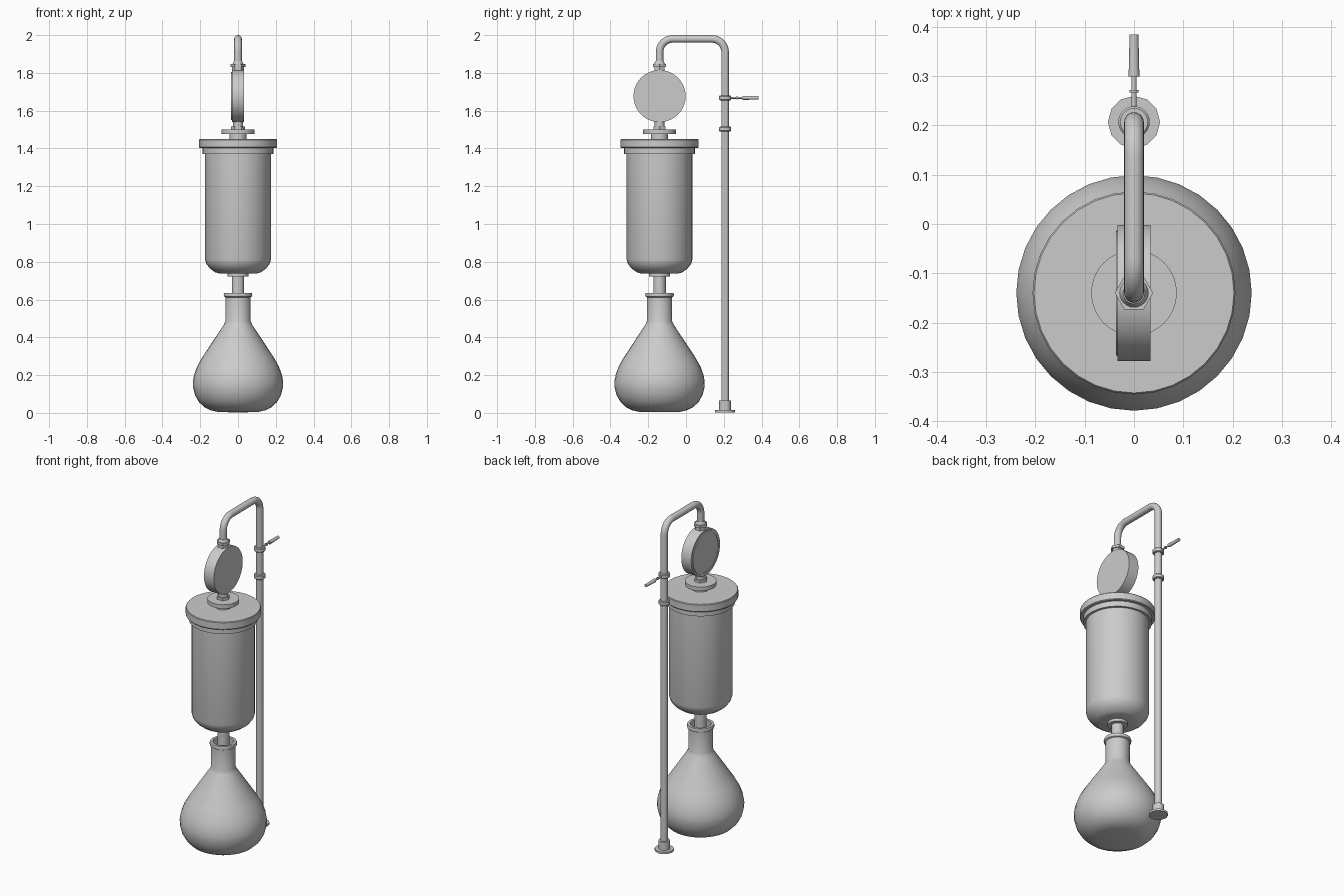
import bpy, bmesh, math
from mathutils import Matrix, Vector

if "Cube" in bpy.data.objects:
    bpy.data.objects.remove(bpy.data.objects["Cube"])

AXIS = Vector((0, -0.14, 0))    # vertical axis of flask, vessel and gauge
POLE = Vector((0, 0.207, 0))    # vertical axis of the stand pipe
TO_X = Matrix.Rotation(math.pi / 2, 4, 'Y')
TO_Y = Matrix.Rotation(-math.pi / 2, 4, 'X')

grey = bpy.data.materials.new("plain grey")
grey.diffuse_color = (0.6, 0.6, 0.6, 1)
grey.use_nodes = True
grey.node_tree.nodes["Principled BSDF"].inputs["Base Color"].default_value = grey.diffuse_color


def finish(name, bm, angle=35):
    bmesh.ops.recalc_face_normals(bm, faces=bm.faces)
    me = bpy.data.meshes.new(name)
    bm.to_mesh(me)
    bm.free()
    me.materials.append(grey)
    ob = bpy.data.objects.new(name, me)
    bpy.context.collection.objects.link(ob)
    bpy.ops.object.select_all(action='DESELECT')
    ob.select_set(True)
    bpy.context.view_layer.objects.active = ob
    bpy.ops.object.shade_smooth_by_angle(angle=math.radians(angle))
    return ob


def lathe(name, profile, origin, sides=32, turn=None, angle=35):
    """Spin (radius, height) points round the z axis, then turn and place."""
    bm = bmesh.new()
    rings = []
    for r, h in profile:
        if r == 0:
            rings.append([bm.verts.new((0, 0, h))] * sides)
        else:
            rings.append([bm.verts.new((r * math.cos(2 * math.pi * i / sides),
                                        r * math.sin(2 * math.pi * i / sides), h))
                          for i in range(sides)])
    for a, b in zip(rings, rings[1:]):
        for i in range(sides):
            j = (i + 1) % sides
            quad = list(dict.fromkeys((a[i], a[j], b[j], b[i])))
            bm.faces.new(quad)
    m = Matrix.Translation(origin) @ (turn or Matrix())
    bmesh.ops.transform(bm, matrix=m, verts=bm.verts)
    return finish(name, bm, angle)


def disc(name, r, z0, z1, origin, sides=32, turn=None):
    return lathe(name, [(0, z0), (r, z0), (r, z1), (0, z1)], origin, sides, turn)


# Flask with open neck and thin glass wall
lathe("flask", [(0, 0.008), (0.11, 0.006), (0.145, 0.014), (0.178, 0.03), (0.207, 0.058),
                (0.228, 0.095), (0.238, 0.135), (0.239, 0.165), (0.233, 0.20),
                (0.217, 0.245), (0.19, 0.293), (0.075, 0.467), (0.067, 0.485),
                (0.067, 0.612), (0.074, 0.616), (0.076, 0.626), (0.073, 0.636),
                (0.058, 0.636), (0.058, 0.485), (0.18, 0.29), (0.228, 0.165),
                (0.20, 0.065), (0.11, 0.018), (0, 0.018)], AXIS)

# Outlet under the vessel
disc("outlet_tube", 0.033, 0.56, 0.725, AXIS, 24)
disc("outlet_collar", 0.055, 0.722, 0.74, AXIS, 24)

# Main vessel, flange and lid
lathe("vessel", [(0, 0.738), (0.10, 0.738), (0.122, 0.745), (0.15, 0.766), (0.168, 0.79),
                 (0.174, 0.812), (0.174, 1.39), (0, 1.39)], AXIS)
disc("vessel_flange", 0.188, 1.37, 1.403, AXIS)
lathe("lid", [(0, 1.403), (0.203, 1.403), (0.206, 1.407), (0.206, 1.446),
              (0.203, 1.45), (0, 1.45)], AXIS)

# Fitting between lid and gauge
disc("lid_neck", 0.046, 1.45, 1.478, AXIS, 24)
disc("lid_fitting", 0.087, 1.476, 1.50, AXIS)
disc("gauge_nut", 0.037, 1.50, 1.515, AXIS, 6)
disc("gauge_stem", 0.027, 1.51, 1.55, AXIS, 24)

# Round gauge facing sideways, with a bezel and recessed dial
GAUGE = AXIS + Vector((0, 0, 1.677))
disc("gauge_body", 0.138, -0.033, 0.033, GAUGE, 40, TO_X)
lathe("gauge_bezel", [(0, -0.0345), (0.116, -0.0345), (0.116, -0.037), (0.127, -0.037),
                      (0.127, -0.032), (0, -0.032)], GAUGE, 40, TO_X)

# Nuts joining gauge and pipe
disc("pipe_stem", 0.024, 1.80, 1.835, AXIS, 24)
disc("pipe_nut_lower", 0.031, 1.812, 1.832, AXIS, 6)
disc("pipe_nut_upper", 0.039, 1.832, 1.847, AXIS, 6)
lathe("pipe_ferrule", [(0, 1.845), (0.03, 1.845), (0.022, 1.862), (0, 1.862)], AXIS, 24)

# Bent pipe: rises from the gauge, crosses over and runs down to the base
BEND, TOP, R, SIDES = 0.07, 1.98, 0.02, 20
path = [(AXIS.y, 1.84, 0)]
for k in range(11):
    a = math.pi / 2 * k / 10
    path.append((AXIS.y + BEND * (1 - math.cos(a)), TOP - BEND * (1 - math.sin(a)), a))
for k in range(11):
    a = math.pi / 2 * k / 10
    path.append((POLE.y - BEND * (1 - math.sin(a)), TOP - BEND * (1 - math.cos(a)),
                 a + math.pi / 2))
path.append((POLE.y, 0.01, math.pi))
bm = bmesh.new()
rings = []
for y, z, a in path:
    ring = []
    for i in range(SIDES):
        t = 2 * math.pi * i / SIDES
        s = R * math.sin(t)
        ring.append(bm.verts.new((R * math.cos(t), y + s * math.cos(a), z - s * math.sin(a))))
    rings.append(ring)
for a, b in zip(rings, rings[1:]):
    for i in range(SIDES):
        j = (i + 1) % SIDES
        bm.faces.new((a[i], a[j], b[j], b[i]))
bm.faces.new(rings[0])
bm.faces.new(rings[-1])
finish("bent_pipe", bm)

# Pole collars and foot
for name, z in (("collar_lower", 1.49), ("collar_upper", 1.655)):
    lathe(name, [(0, z), (0.028, z), (0.032, z + 0.004), (0.032, z + 0.021),
                 (0.028, z + 0.025), (0, z + 0.025)], POLE, 24)
disc("foot_plate", 0.053, 0.003, 0.015, POLE, 12)
disc("foot_socket", 0.031, 0.014, 0.065, POLE, 24)

# Small valve lever pointing backwards
LEVER = POLE + Vector((0, 0, 1.668))
disc("lever_rod", 0.005, 0.02, 0.095, LEVER, 12, TO_Y)
disc("lever_stop", 0.009, 0.06, 0.065, LEVER, 12, TO_Y)
lathe("lever_grip", [(0, 0.092), (0.011, 0.092), (0.009, 0.178), (0, 0.178)],
      LEVER, 12, TO_Y)
